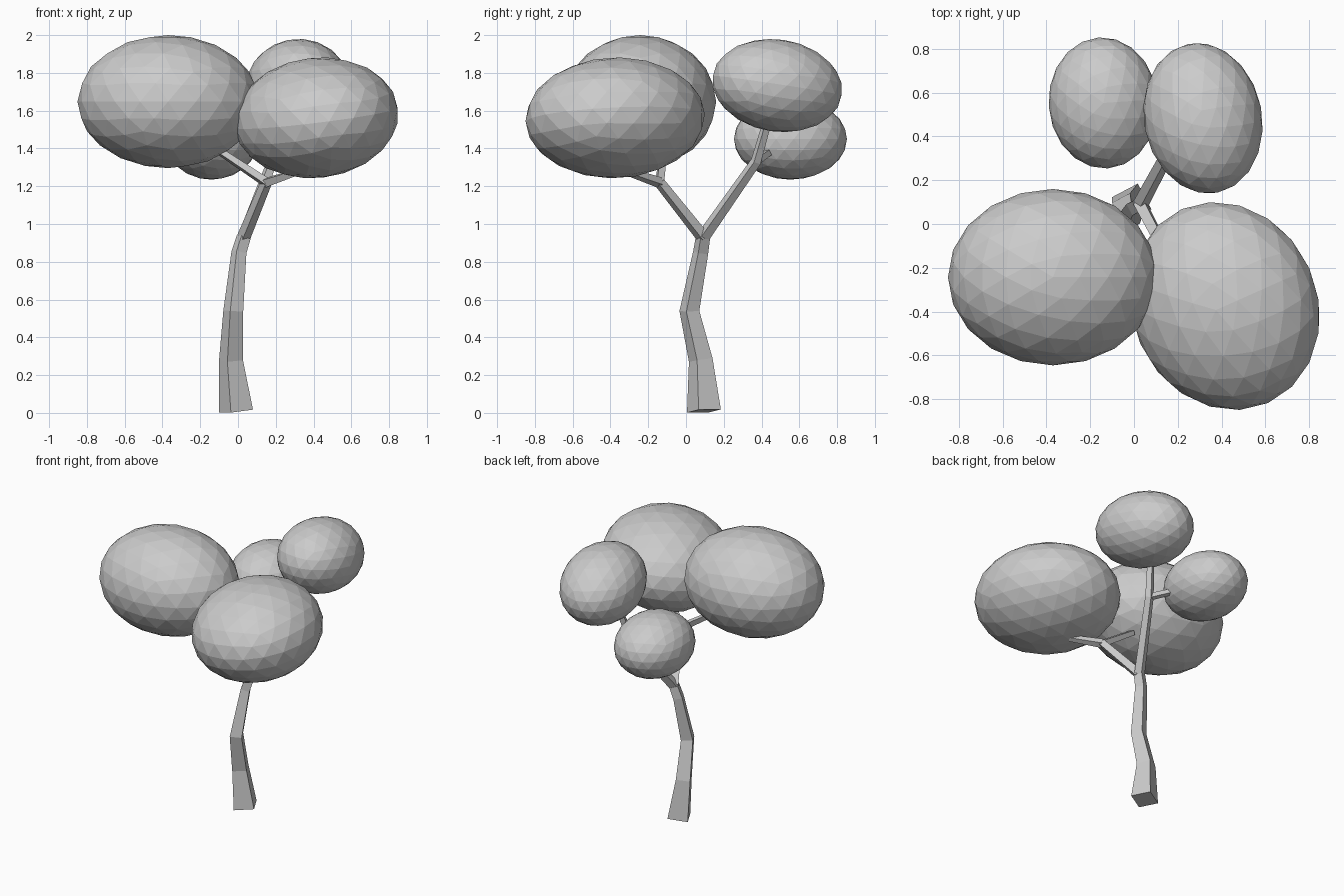
import bpy
import bmesh
from math import radians, cos, sin, pi
from mathutils import Vector

cube = bpy.data.objects.get("Cube")
if cube:
    bpy.data.objects.remove(cube, do_unlink=True)

GREY = (0.6, 0.6, 0.6, 1)
grey = bpy.data.materials.new("plain grey")
grey.use_nodes = True
grey.diffuse_color = GREY
grey.node_tree.nodes["Principled BSDF"].inputs["Base Color"].default_value = GREY


def foliage(name, centre, radii, tilt=(0, 0, 0)):
    """Faceted ellipsoid of leaves."""
    bpy.ops.mesh.primitive_ico_sphere_add(
        subdivisions=3, radius=1, location=centre,
        rotation=[radians(a) for a in tilt])
    obj = bpy.context.object
    obj.name = name
    obj.scale = radii
    obj.data.materials.append(grey)


def limb(name, path):
    """Square-section tube along points of (x, y, z, half diagonal)."""
    bm = bmesh.new()
    points = [Vector(p[:3]) for p in path]
    corner = Vector((cos(radians(-17)), sin(radians(-17)), 0))
    rings = []
    for i, p in enumerate(points):
        along = Vector()
        if i > 0:
            along += (p - points[i - 1]).normalized()
        if i < len(points) - 1:
            along += (points[i + 1] - p).normalized()
        along.normalize()
        u = (corner - along * corner.dot(along)).normalized()
        v = along.cross(u)
        r = path[i][3]
        rings.append([bm.verts.new(p + r * (u * cos(k * pi / 2) + v * sin(k * pi / 2)))
                      for k in range(4)])
    for a, b in zip(rings, rings[1:]):
        for k in range(4):
            n = (k + 1) % 4
            bm.faces.new((a[k], a[n], b[n], b[k]))
    bm.faces.new(rings[0][::-1])
    bm.faces.new(rings[-1])
    mesh = bpy.data.meshes.new(name)
    bm.to_mesh(mesh)
    bm.free()
    mesh.materials.append(grey)
    obj = bpy.data.objects.new(name, mesh)
    bpy.context.collection.objects.link(obj)


# Leaf clusters
foliage("front_right_foliage", (-0.37, -0.243, 1.648), (0.48, 0.403, 0.352))
foliage("front_left_foliage", (0.415, -0.375, 1.562), (0.427, 0.485, 0.318), (0, -8, 24))
foliage("back_left_foliage", (0.315, 0.483, 1.733), (0.27, 0.35, 0.244), (-8.6, 0, 11))
foliage("back_right_foliage", (-0.14, 0.553, 1.45), (0.25, 0.3, 0.215), (0, 0, 4))

# Trunk, bent and tapering up to the fork
fork = (0.03, 0.09, 0.93)
limb("trunk", [(-0.01, 0.095, 0.01, 0.094), (-0.037, 0.078, 0.28, 0.066),
               (-0.025, 0.018, 0.54, 0.055), (0.005, 0.078, 0.85, 0.042),
               (*fork, 0.04)])

# Front branch and its twigs
front_fork = (0.15, -0.14, 1.22)
limb("front_branch", [(*fork, 0.036), (*front_fork, 0.03)])
limb("front_left_twig", [(*front_fork, 0.03), (0.3, -0.29, 1.27, 0.022)])
limb("front_right_twig", [(*front_fork, 0.028), (-0.09, -0.12, 1.38, 0.022)])

# Back branch and its twig
back_fork = (0.18, 0.37, 1.33)
limb("back_branch", [(*fork, 0.036), (*back_fork, 0.029), (0.22, 0.43, 1.54, 0.024)])
limb("back_right_twig", [(*back_fork, 0.024), (0.06, 0.44, 1.38, 0.022)])
